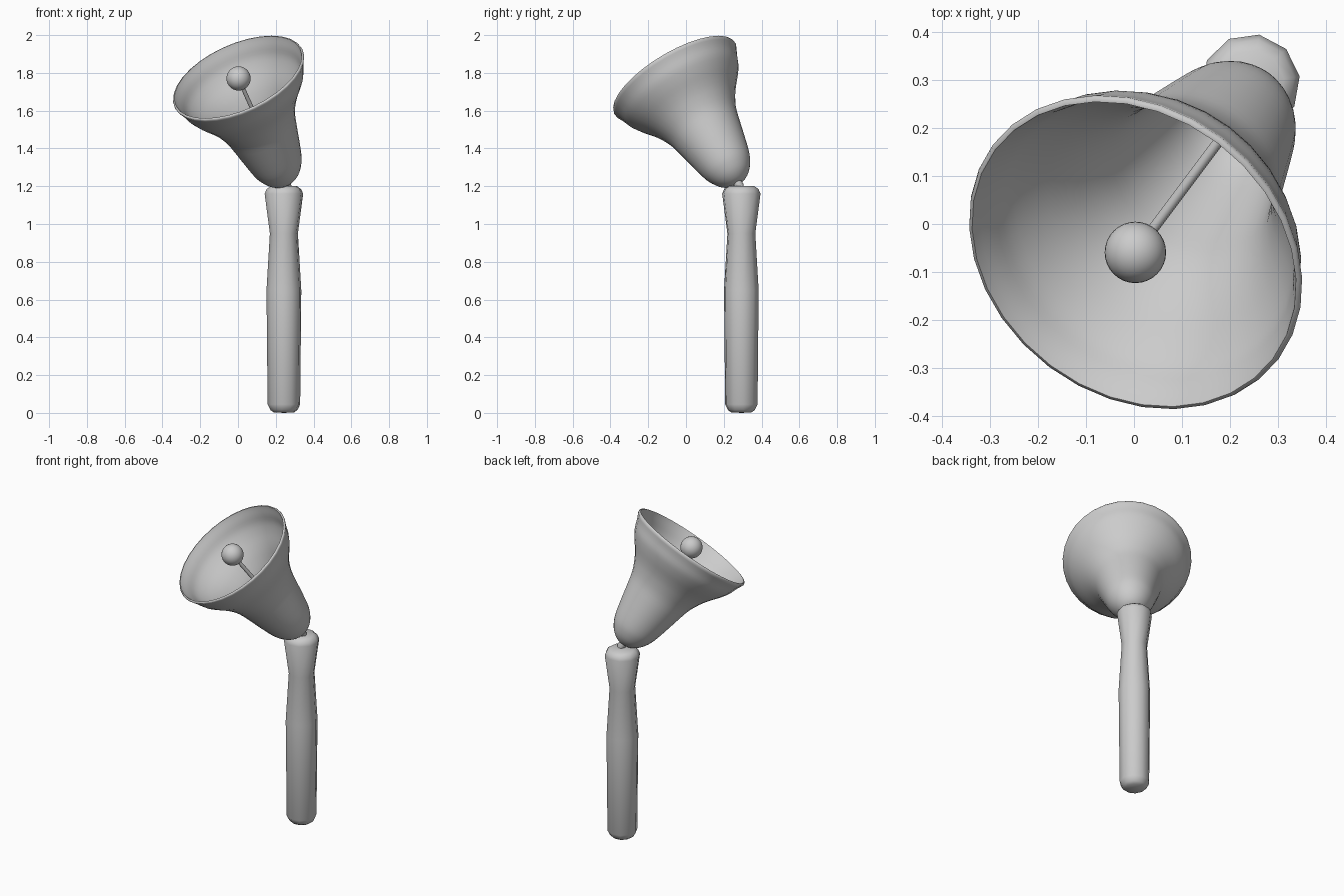
import bpy, bmesh, math
from mathutils import Matrix, Vector

cube = bpy.data.objects.get("Cube")
if cube:
    bpy.data.objects.remove(cube)

grey = bpy.data.materials.new("light grey")
grey.use_nodes = True
GREY = (0.6, 0.6, 0.6, 1)
grey.diffuse_color = GREY
grey.node_tree.nodes["Principled BSDF"].inputs["Base Color"].default_value = GREY

# Bell frame: origin at the mouth centre, local z runs towards the crown
MOUTH = Vector((0, -0.063, 1.777))
AXIS = Vector((0.36, 0.48, -0.8))
BELL = Matrix.Translation(MOUTH) @ AXIS.to_track_quat('Z', 'Y').to_matrix().to_4x4()


def smooth_path(pts, steps=3):
    """Catmull-Rom curve through the profile points."""
    p = [Vector(q) for q in pts]
    p = [2 * p[0] - p[1]] + p + [2 * p[-1] - p[-2]]
    out = []
    for a, b, c, d in zip(p, p[1:], p[2:], p[3:]):
        for i in range(steps):
            t = i / steps
            out.append((2 * b + (c - a) * t + (2 * a - 5 * b + 4 * c - d) * t ** 2
                        + (3 * b - a - 3 * c + d) * t ** 3) / 2)
    return out + [p[-2]]


def lathe(name, profile, sides, matrix, angle=60, turn=0):
    """Revolve (radius, height) points about local z."""
    bm = bmesh.new()
    start = Matrix.Rotation(turn, 3, 'Z')
    verts = [bm.verts.new(start @ Vector((max(r, 0), 0, h))) for r, h in profile]
    edges = [bm.edges.new(pair) for pair in zip(verts, verts[1:])]
    bmesh.ops.spin(bm, geom=verts + edges, cent=(0, 0, 0), axis=(0, 0, 1),
                   angle=math.tau, steps=sides, use_merge=False)
    bmesh.ops.remove_doubles(bm, verts=bm.verts, dist=0.0005)
    bmesh.ops.recalc_face_normals(bm, faces=bm.faces)
    mesh = bpy.data.meshes.new(name)
    bm.to_mesh(mesh)
    bm.free()
    mesh.materials.append(grey)
    ob = bpy.data.objects.new(name, mesh)
    bpy.context.collection.objects.link(ob)
    ob.matrix_world = matrix
    bpy.ops.object.select_all(action='DESELECT')
    ob.select_set(True)
    bpy.context.view_layer.objects.active = ob
    bpy.ops.object.shade_smooth_by_angle(angle=math.radians(angle))
    return ob


# Bell: flared outer wall, rounded lip and thin inner wall
outer = smooth_path([(0.372, 0.01), (0.353, 0.05), (0.334, 0.1), (0.302, 0.15), (0.264, 0.2),
                     (0.232, 0.25), (0.2, 0.32), (0.18, 0.4), (0.162, 0.48), (0.14, 0.57),
                     (0.12, 0.62), (0.088, 0.665), (0.045, 0.695), (0, 0.704)])
inner = [Vector((max(p.x - 0.014, 0), p.y - 0.014 * p.y / 0.7)) for p in outer]
lip = [Vector((0.362, 0)), Vector((0.369, 0.002))]
lathe("bell", inner[::-1] + lip + outer, 32, BELL)

# Clapper: rod and ball
lathe("clapper_rod", [(0, 0), (0.011, 0), (0.011, 0.695), (0, 0.695)], 12, BELL)
bpy.ops.mesh.primitive_uv_sphere_add(segments=32, ring_count=16, radius=0.064,
                                     location=MOUTH + AXIS * 0.008)
ball = bpy.context.object
ball.name = "clapper_ball"
ball.data.materials.append(grey)
bpy.ops.object.shade_smooth()

# Small pin joining the crown to the handle
lathe("crown_pin", [(0, 0.66), (0.024, 0.66), (0.024, 0.725), (0.015, 0.735), (0.015, 0.76),
                    (0, 0.76)], 12, BELL)

# Ten-sided turned handle
lathe("handle", [(0, 0), (0.055, 0.003), (0.072, 0.015), (0.087, 0.045), (0.093, 0.65),
                 (0.075, 0.95), (0.103, 1.16), (0.092, 1.185), (0.07, 1.2), (0, 1.2)],
      10, Matrix.Translation((0.243, 0.293, 0)), turn=math.radians(8))
